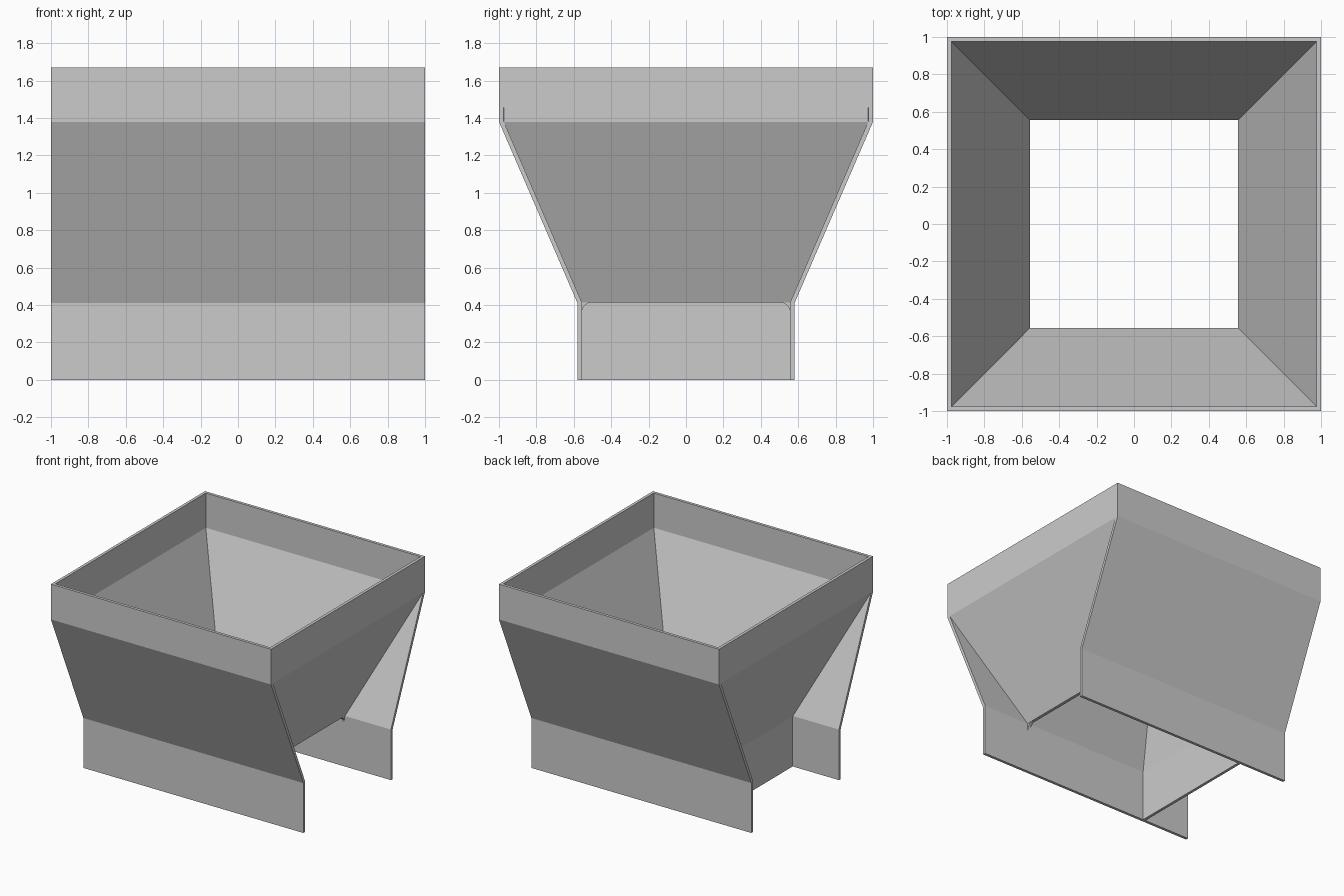
import bpy, bmesh, math

if "Cube" in bpy.data.objects:
    bpy.data.objects.remove(bpy.data.objects["Cube"])

# Wall cross-section: (distance from centre, height), top to bottom
OUTER = [(1.0, 1.67), (1.0, 1.38), (0.58, 0.41), (0.58, 0.0)]
INNER = [(0.976, 1.67), (0.976, 1.385), (0.557, 0.415), (0.557, 0.0)]


def inner_at(z):
    """Half width of the inside of the hopper at height z."""
    (a, za), (b, zb) = INNER[1], INNER[2]
    t = min(1, max(0, (z - zb) / (za - zb)))
    return b + (a - b) * t


def finish(name, bm):
    bmesh.ops.recalc_face_normals(bm, faces=bm.faces)
    me = bpy.data.meshes.new(name)
    bm.to_mesh(me)
    bm.free()
    ob = bpy.data.objects.new(name, me)
    bpy.context.collection.objects.link(ob)
    return ob


def folded_wall(name, outer, inner, half_width, place):
    """Sheet of a given section; half_width(z) sets its extent sideways."""
    bm = bmesh.new()
    rows = []
    for o, i in zip(outer, inner):
        rows.append([bm.verts.new(place(s * half_width(z), d, z))
                     for s, (d, z) in ((-1, o), (1, o), (1, i), (-1, i))])
    for a, b in zip(rows, rows[1:]):
        for k in range(4):
            n = (k + 1) % 4
            bm.faces.new((a[k], a[n], b[n], b[k]))
    bm.faces.new(rows[0])
    bm.faces.new(rows[-1])
    return finish(name, bm)


# Front and back plates run the full width
for name, s in (("front_plate", -1), ("back_plate", 1)):
    folded_wall(name, OUTER, INNER, lambda z: 1.0,
                lambda w, d, z, s=s: (w, s * d, z))

# Left wall reaches the ground, fitted between the plates
folded_wall("left_wall", OUTER, INNER, inner_at, lambda w, d, z: (-d, w, z))

# Right wall stops above the outlet opening
folded_wall("right_wall", OUTER[:2] + [(0.582, 0.415)], INNER[:3],
            inner_at, lambda w, d, z: (d, w, z))

# Rounded corners of the outlet opening
R = 0.057
arc = [(0.5 + R * math.cos(a), 0.358 + R * math.sin(a))
       for a in (math.pi / 2 * i / 8 for i in range(9))]
for name, s in (("outlet_corner_front", -1), ("outlet_corner_back", 1)):
    bm = bmesh.new()
    face = bm.faces.new([bm.verts.new((0.557, s * y, z))
                         for y, z in [(0.557, 0.415)] + arc])
    ext = bmesh.ops.extrude_face_region(bm, geom=[face], use_keep_orig=True)
    bmesh.ops.translate(bm, vec=(0.023, 0, 0), verts=[
        v for v in ext["geom"] if isinstance(v, bmesh.types.BMVert)])
    finish(name, bm)
